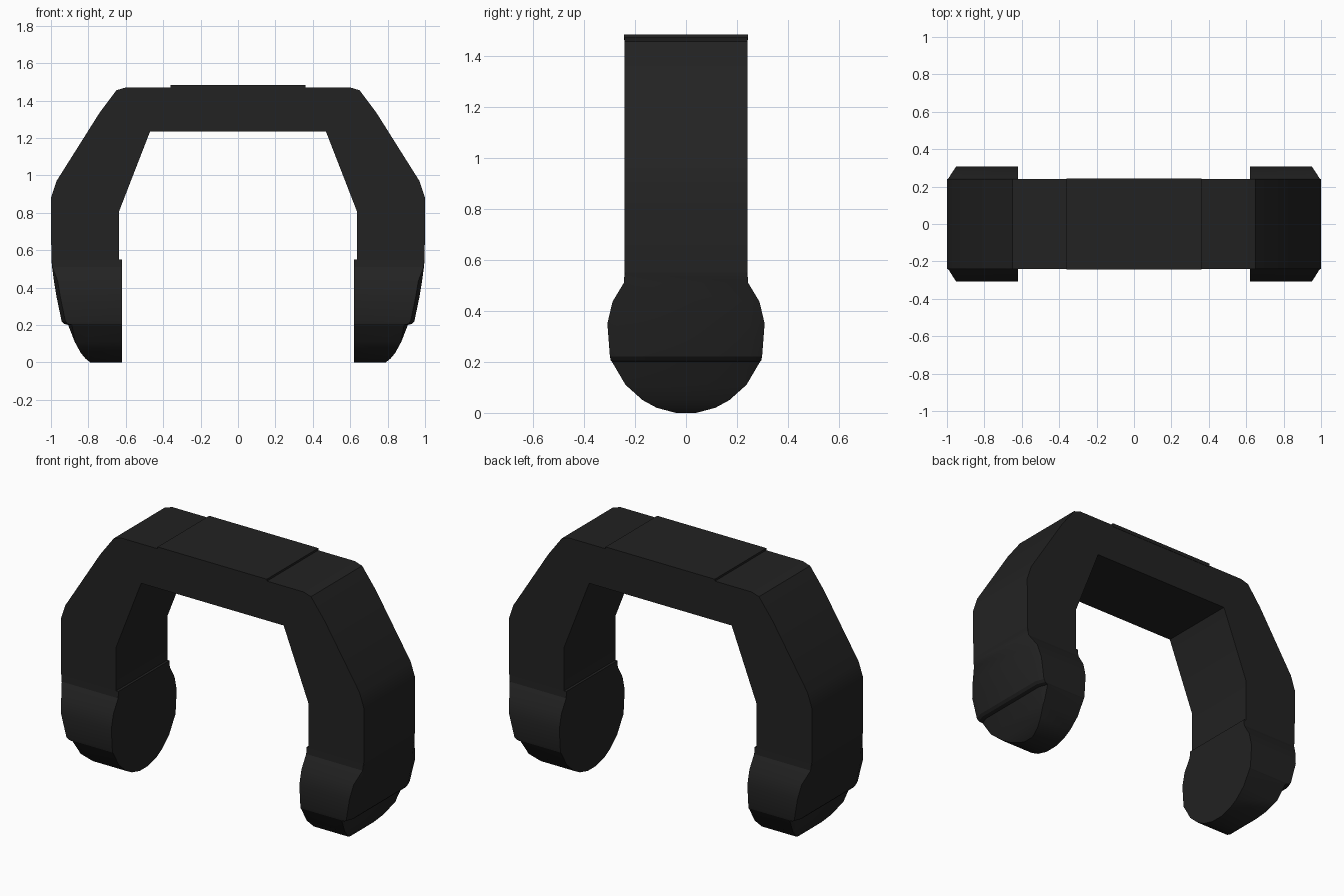
import bpy, bmesh, math

cube = bpy.data.objects.get("Cube")
if cube:
    bpy.data.objects.remove(cube, do_unlink=True)

# Single dark plastic colour
plastic = bpy.data.materials.new("matte black")
plastic.use_nodes = True
colour = (0.016, 0.016, 0.016, 1)
plastic.diffuse_color = colour
bsdf = plastic.node_tree.nodes["Principled BSDF"]
bsdf.inputs["Base Color"].default_value = colour
bsdf.inputs["Roughness"].default_value = 0.7


def loft(name, rings):
    """Skin a list of equal-length closed rings and cap both ends."""
    bm = bmesh.new()
    loops = [[bm.verts.new(p) for p in ring] for ring in rings]
    n = len(loops[0])
    for a, b in zip(loops, loops[1:]):
        for i in range(n):
            j = (i + 1) % n
            bm.faces.new((a[i], a[j], b[j], b[i]))
    bm.faces.new(loops[0])
    bm.faces.new(loops[-1])
    bmesh.ops.recalc_face_normals(bm, faces=bm.faces)
    mesh = bpy.data.meshes.new(name)
    bm.to_mesh(mesh)
    bm.free()
    mesh.materials.append(plastic)
    obj = bpy.data.objects.new(name, mesh)
    bpy.context.collection.objects.link(obj)
    bpy.ops.object.select_all(action="DESELECT")
    obj.select_set(True)
    bpy.context.view_layer.objects.active = obj
    bpy.ops.object.shade_smooth_by_angle(angle=math.radians(25))
    return obj


def extrude_y(name, outline, half):
    return loft(name, [[(x, y, z) for x, z in outline] for y in (-half, half)])


# Arch: right half of the outline, inner edge then outer edge, mirrored
half_arch = [(0.47, 1.235), (0.635, 0.81), (0.635, 0.55), (0.998, 0.55),
             (1.0, 0.88), (0.97, 0.97), (0.74, 1.335), (0.65, 1.455),
             (0.60, 1.47)]
arch = half_arch + [(-x, z) for x, z in reversed(half_arch)]
extrude_y("arch_band", arch, 0.241)

# Raised plate across the top of the band
extrude_y("top_plate", [(-0.36, 1.46), (0.36, 1.46), (0.36, 1.482), (-0.36, 1.482)], 0.243)

# Foot pads: height, half width, outer reach; the step is the cap seam
pad_rows = [(0.0, 0.04, 0.79), (0.02, 0.115, 0.815), (0.05, 0.17, 0.84),
            (0.11, 0.237, 0.873), (0.20, 0.290, 0.908), (0.206, 0.295, 0.93),
            (0.22, 0.298, 0.943), (0.35, 0.308, 0.97), (0.435, 0.288, 0.984),
            (0.51, 0.243, 0.994), (0.55, 0.241, 0.998)]


def pad_ring(z, w, reach):
    # Rectangular section with the outer corners eased while wider than the band
    ease = 0.02 if w > 0.244 else 0.002
    flat = w * 0.82 if w > 0.244 else w - 0.002
    half = [(0.62, w), (reach - ease, w), (reach, flat)]
    return [(x, y, z) for x, y in half] + [(x, -y, z) for x, y in reversed(half)]


pads = loft("foot_pads", [pad_ring(*row) for row in pad_rows])
mirror = pads.modifiers.new("mirror", "MIRROR")
mirror.use_axis[0] = True
